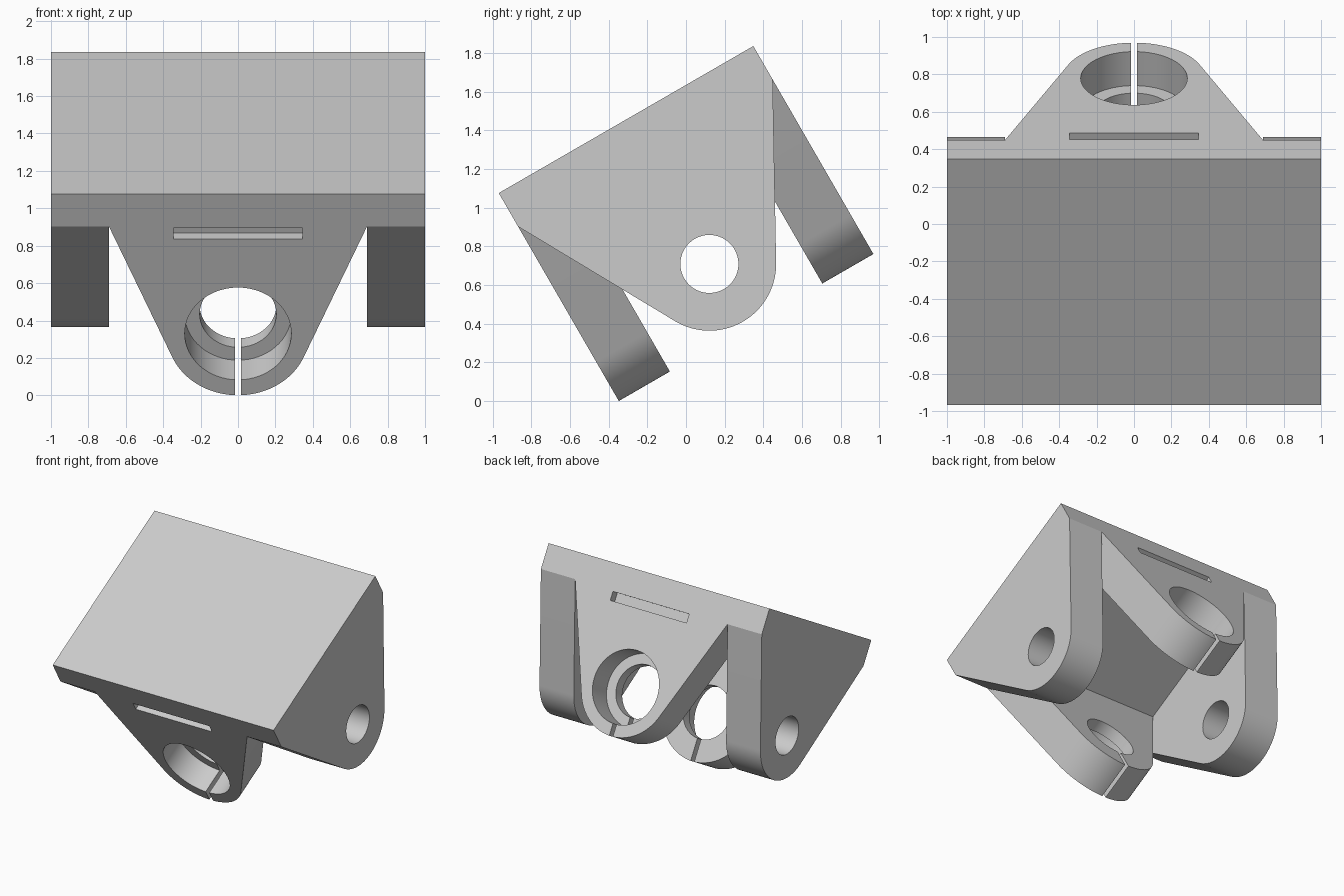
import bpy, bmesh
from math import sin, cos, pi, atan2, acos, hypot, radians
from mathutils import Matrix

cube = bpy.data.objects.get("Cube")
if cube:
    bpy.data.objects.remove(cube, do_unlink=True)

grey = bpy.data.materials.new("light grey")
grey.use_nodes = True
colour = (0.6, 0.6, 0.6, 1)
grey.diffuse_color = colour
grey.node_tree.nodes["Principled BSDF"].inputs["Base Color"].default_value = colour

# Untilted frame: slab top at height 0, lugs hanging down; tilted at the end
HALF_X, HALF_Y, SLAB = 1.0, 0.76, 0.2
INNER_X, INNER_Y = 0.69, 0.455
PIN = -0.862
TILT = Matrix.Translation((0, -0.31, 1.456)) @ Matrix.Rotation(radians(30), 4, "X")


def prism(name, outline, axis, lo, hi):
    """Extrude a closed outline of (across, height) points along x or y."""
    bm = bmesh.new()
    rings = []
    for t in (lo, hi):
        rings.append([bm.verts.new((t, p, q) if axis == "x" else (p, t, q))
                      for p, q in outline])
    a, b = rings
    n = len(outline)
    bm.faces.new(a)
    bm.faces.new(b)
    for i in range(n):
        j = (i + 1) % n
        bm.faces.new((a[i], a[j], b[j], b[i]))
    bmesh.ops.recalc_face_normals(bm, faces=bm.faces)
    mesh = bpy.data.meshes.new(name)
    bm.to_mesh(mesh)
    bm.free()
    mesh.materials.append(grey)
    obj = bpy.data.objects.new(name, mesh)
    bpy.context.collection.objects.link(obj)
    return obj


def arc(radius, start, end, steps):
    return [(radius * cos(start + (end - start) * i / steps),
             PIN + radius * sin(start + (end - start) * i / steps))
            for i in range(steps + 1)]


def circle(radius):
    return arc(radius, 0, 2 * pi, 64)[:-1]


def rect(half, top, bottom):
    return [(-half, top), (half, top), (half, bottom), (-half, bottom)]


def lug_outline(half, radius):
    """Wide root under the slab, tapering tangentially to a round end."""
    rise = -SLAB - PIN
    start = atan2(rise, half) - acos(radius / hypot(half, rise))
    return [(half, -SLAB)] + arc(radius, start, -pi - start, 40) + [(-half, -SLAB)]


def select(obj):
    bpy.ops.object.select_all(action="DESELECT")
    obj.select_set(True)
    bpy.context.view_layer.objects.active = obj


def cut(obj, cutter):
    cutter.hide_render = True
    select(obj)
    mod = obj.modifiers.new("cut", "BOOLEAN")
    mod.operation, mod.solver, mod.object = "DIFFERENCE", "EXACT", cutter
    bpy.ops.object.modifier_apply(modifier=mod.name)
    bpy.data.objects.remove(cutter, do_unlink=True)


# Mounting slab
parts = [prism("mounting_slab", rect(HALF_X, 0, -SLAB), "y", -HALF_Y, HALF_Y)]

# Side lugs with plain pin holes
for side, s in (("left", 1), ("right", -1)):
    lug = prism(side + "_side_lug", lug_outline(HALF_Y, 0.345), "x",
                s * INNER_X, s * HALF_X)
    cut(lug, prism("pin_cutter", circle(0.15), "x", s * 0.6, s * 1.1))
    parts.append(lug)

# Front and back clamp lugs: stepped bore, split end, shallow slot
for side, s in (("front", -1), ("back", 1)):
    lug = prism(side + "_clamp_lug", lug_outline(INNER_X, 0.38), "y",
                s * INNER_Y, s * HALF_Y)
    cut(lug, prism("bore_cutter", circle(0.205), "y", s * 0.35, s * 0.9))
    cut(lug, prism("counterbore_cutter", circle(0.285), "y", s * 0.55, s * 0.9))
    cut(lug, prism("split_cutter", rect(0.016, -0.95, -1.4), "y", s * 0.35, s * 0.9))
    cut(lug, prism("slot_cutter", rect(0.345, -0.208, -0.277), "y", s * 0.694, s * 0.9))
    parts.append(lug)

# Shade and tilt the whole bracket
for obj in parts:
    obj.data.transform(TILT)
    select(obj)
    bpy.ops.object.shade_smooth_by_angle(angle=radians(30))
